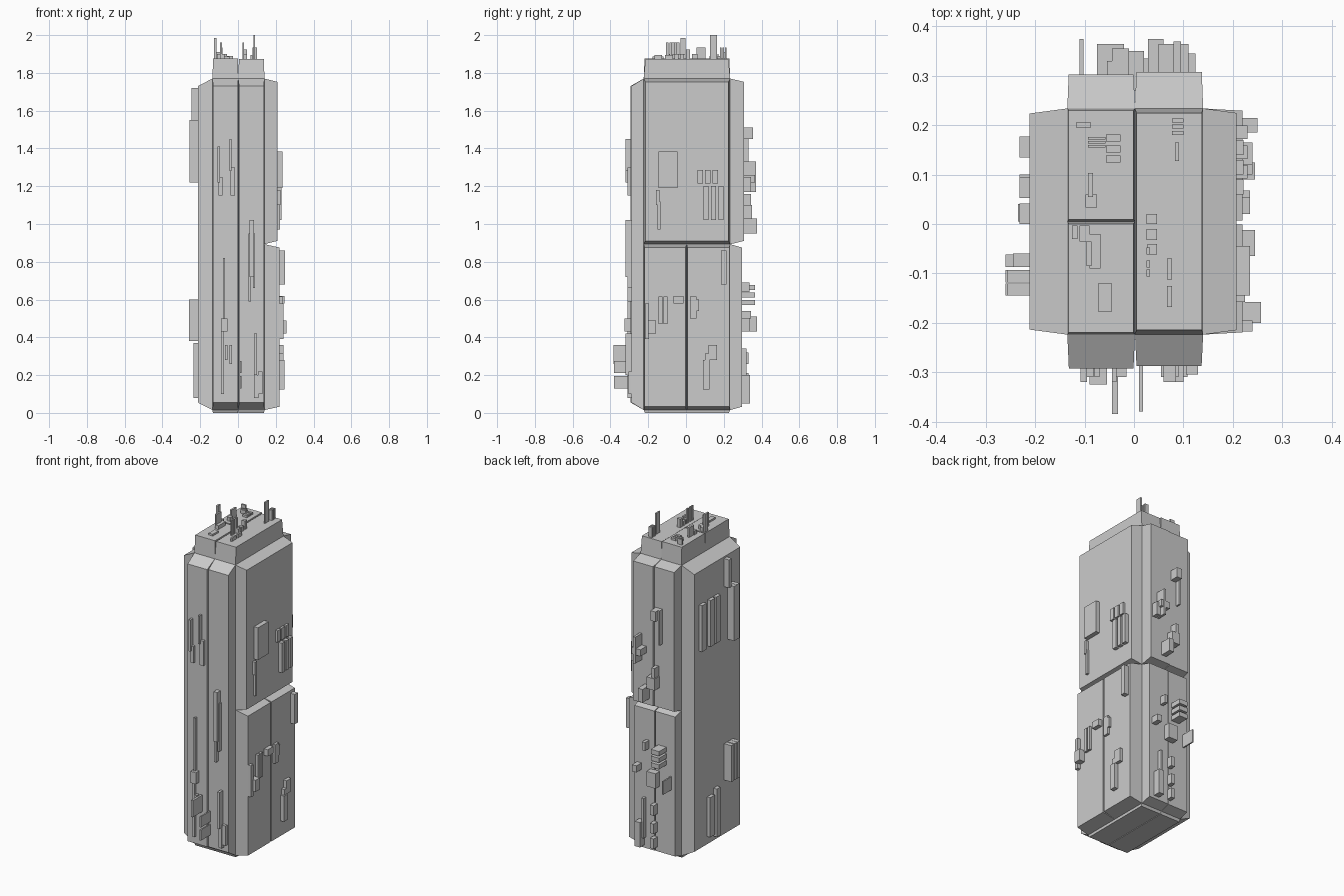
import bpy, bmesh

# Face frames: (u along face, v along face, w = outward distance from the axes) -> world
FACES = {
    "front": lambda u, v, w: (u, -w, v),
    "back": lambda u, v, w: (u, w, v),
    "right": lambda u, v, w: (w, u, v),
    "left": lambda u, v, w: (-w, u, v),
    "top": lambda u, v, w: (u, v, w),
    "bottom": lambda u, v, w: (u, v, -w),
}


def build(name, face, blocks, scale=1.0):
    """Blocks are (u0, u1, v0, v1, w0, w1); the outer end is scaled about its centre."""
    frame = FACES[face]
    bm = bmesh.new()
    for u0, u1, v0, v1, w0, w1 in blocks:
        cu, cv = (u0 + u1) / 2, (v0 + v1) / 2
        rings = []
        for w, s in ((w0, 1.0), (w1, scale)):
            hu, hv = (u1 - u0) / 2 * s, (v1 - v0) / 2 * s
            rings.append([bm.verts.new(frame(cu + a * hu, cv + b * hv, w))
                          for a, b in ((-1, -1), (1, -1), (1, 1), (-1, 1))])
        lo, hi = rings
        bm.faces.new(lo)
        bm.faces.new(hi)
        for i in range(4):
            j = (i + 1) % 4
            bm.faces.new((lo[i], lo[j], hi[j], hi[i]))
    bmesh.ops.recalc_face_normals(bm, faces=bm.faces)
    me = bpy.data.meshes.new(name)
    bm.to_mesh(me)
    bm.free()
    ob = bpy.data.objects.new(name, me)
    bpy.context.collection.objects.link(ob)


def details(face, base, rows):
    build(face + "_details", face, [(a, b, c, d, base, w) for a, b, c, d, w in rows])


X0, X1, Y0, Y1, Z0, Z1, ZM = -0.135, 0.14, -0.224, 0.234, 0.015, 1.77, 0.893

# Core block
build("tower_core", "top", [(X0, X1, Y0, Y1, Z0, Z1)])

# Tapered cladding panels on every face
build("front_panels", "front", [(X0, 0.002, Z0, Z1, -Y0, 0.293),
                                (0.002, X1, Z0, Z1, -Y0, 0.288)], 0.955)
build("left_panel", "left", [(Y0, Y1, Z0, Z1, -X0, 0.212)], 0.955)
build("right_panels", "right", [(Y0, Y1, ZM, Z1, X1, 0.208),
                                (Y0, 0.003, Z0, ZM, X1, 0.22),
                                (0.003, Y1, Z0, ZM, X1, 0.22)], 0.96)
build("back_panels", "back", [(X0, 0.002, ZM, Z1, Y1, 0.303),
                              (0.002, X1, ZM, Z1, Y1, 0.308),
                              (X0, 0.002, Z0, ZM, Y1, 0.294),
                              (0.002, X1, Z0, ZM, Y1, 0.296)], 0.96)
build("roof_blocks", "top", [(X0, 0.002, 0.005, Y1, Z1, 1.877),
                             (X0, 0.002, Y0, 0.005, Z1, 1.877),
                             (0.002, X1, Y0, Y1, Z1, 1.873)], 0.96)
build("base_plates", "bottom", [(X0, 0.002, Y0, Y1, -Z0, 0),
                                (0.002, X1, Y0, Y1, -Z0, 0)], 0.97)

# Surface boxes: u range, v range, outer distance
details("front", 0.27, [
    (-0.108, -0.095, 1.22, 1.41, 0.32), (-0.102, -0.082, 1.15, 1.25, 0.31),
    (-0.045, -0.035, 1.28, 1.45, 0.32), (-0.04, -0.015, 1.15, 1.3, 0.31),
    (-0.08, -0.07, 0.43, 0.82, 0.31), (-0.09, -0.055, 0.43, 0.5, 0.325),
    (-0.09, -0.075, 0.1, 0.43, 0.31), (-0.068, -0.055, 0.28, 0.36, 0.32),
    (-0.045, -0.032, 0.26, 0.36, 0.385), (0.055, 0.07, 0.59, 0.95, 0.31),
    (0.06, 0.085, 0.72, 1.02, 0.32), (0.08, 0.09, 0.66, 0.95, 0.31),
    (0.085, 0.1, 0.2, 0.42, 0.32), (0.085, 0.108, 0.08, 0.2, 0.31),
    (0.105, 0.13, 0.1, 0.22, 0.305),
    *[(0.01, 0.018, z, z + 0.065, 0.38) for z in (0.13, 0.21)]])

details("right", 0.18, [
    (-0.145, -0.045, 1.19, 1.385, 0.235), (-0.158, -0.14, 1.1, 1.18, 0.225),
    (-0.15, -0.135, 0.97, 1.12, 0.222),
    *[(y, y + 0.03, 1.215, 1.285, 0.222) for y in (0.06, 0.1, 0.14)],
    *[(y, y + 0.027, 1.02, 1.2, 0.23) for y in (0.092, 0.132, 0.172)],
    (0.185, 0.215, 0.68, 0.86, 0.25), (-0.145, -0.125, 0.47, 0.615, 0.235),
    (-0.118, -0.098, 0.47, 0.615, 0.235), (-0.218, -0.195, 0.39, 0.58, 0.24),
    (-0.2, -0.158, 0.42, 0.49, 0.257), (-0.065, -0.012, 0.58, 0.62, 0.245),
    (0.02, 0.055, 0.5, 0.615, 0.235), (0.05, 0.068, 0.54, 0.6, 0.235),
    (0.09, 0.125, 0.125, 0.28, 0.245), (0.1, 0.165, 0.28, 0.315, 0.24),
    (0.12, 0.165, 0.315, 0.36, 0.24)])

details("left", 0.19, [
    *[(y, y + 0.042, 1.25, 1.53, 0.232) for y in (0.0, 0.053, 0.135)],
    *[(y, y + 0.025, 1.22, 1.55, 0.257) for y in (-0.145, -0.118)],
    (-0.087, -0.06, 1.55, 1.72, 0.245),
    *[(y, y + 0.025, 0.38, 0.6, 0.26) for y in (-0.145, -0.118, -0.087)],
    (0.005, 0.04, 0.08, 0.37, 0.235), (0.055, 0.1, 0.1, 0.34, 0.232)])

details("back", 0.27, [
    (-0.055, -0.045, 1.3, 1.51, 0.33), (-0.045, -0.01, 1.45, 1.51, 0.355),
    (0.08, 0.095, 1.17, 1.33, 0.37), (0.05, 0.11, 1.22, 1.26, 0.365),
    (0.1, 0.125, 1.17, 1.25, 0.345), (-0.03, -0.01, 1.1, 1.16, 0.345),
    (-0.035, 0.02, 1.03, 1.1, 0.35), (0.028, 0.06, 0.95, 1.03, 0.375),
    (-0.11, -0.102, 0.43, 0.51, 0.375),
    *[(-0.075, -0.02, z, z + 0.028, 0.365) for z in (0.57, 0.61, 0.65)],
    (-0.03, 0.03, 0.43, 0.52, 0.335), (0.04, 0.06, 0.64, 0.69, 0.335),
    (0.09, 0.12, 0.5, 0.54, 0.345), (0.07, 0.105, 0.05, 0.2, 0.34),
    (0.06, 0.075, 0.1, 0.34, 0.32),
    *[(-0.015, 0.01, z, z + 0.06, 0.33) for z in (0.06, 0.15, 0.26)]])

# Roof boxes and antennas
details("top", 1.85, [
    (0.083, 0.091, 0.128, 0.165, 2.0),
    *[(0.077, 0.1, y, y + 0.008, 1.935) for y in (0.18, 0.193, 0.206)],
    (0.025, 0.047, 0.0, 0.02, 1.925), (0.025, 0.047, -0.032, -0.01, 1.9),
    (0.027, 0.047, -0.062, -0.04, 1.9),
    *[(0.025, 0.032, y, y + 0.014, 1.962) for y in (-0.062, -0.088, -0.106)],
    *[(0.067, 0.077, y, y + 0.042, 1.895) for y in (-0.112, -0.168)],
    *[(-0.057, -0.027, y, y + 0.014, 1.89) for y in (0.125, 0.145, 0.167)],
    *[(-0.093, -0.058, y, y + 0.005, 1.9) for y in (0.155, 0.163, 0.171)],
    (-0.117, -0.087, 0.195, 0.206, 1.91), (-0.093, -0.083, 0.055, 0.103, 1.935),
    (-0.098, -0.075, 0.033, 0.06, 1.9), (-0.126, -0.114, -0.03, -0.003, 1.985),
    (-0.11, -0.09, -0.035, -0.003, 1.9), (-0.096, -0.086, -0.085, -0.035, 1.96),
    (-0.09, -0.068, -0.09, -0.02, 1.9), (-0.073, -0.045, -0.177, -0.12, 1.888)])
